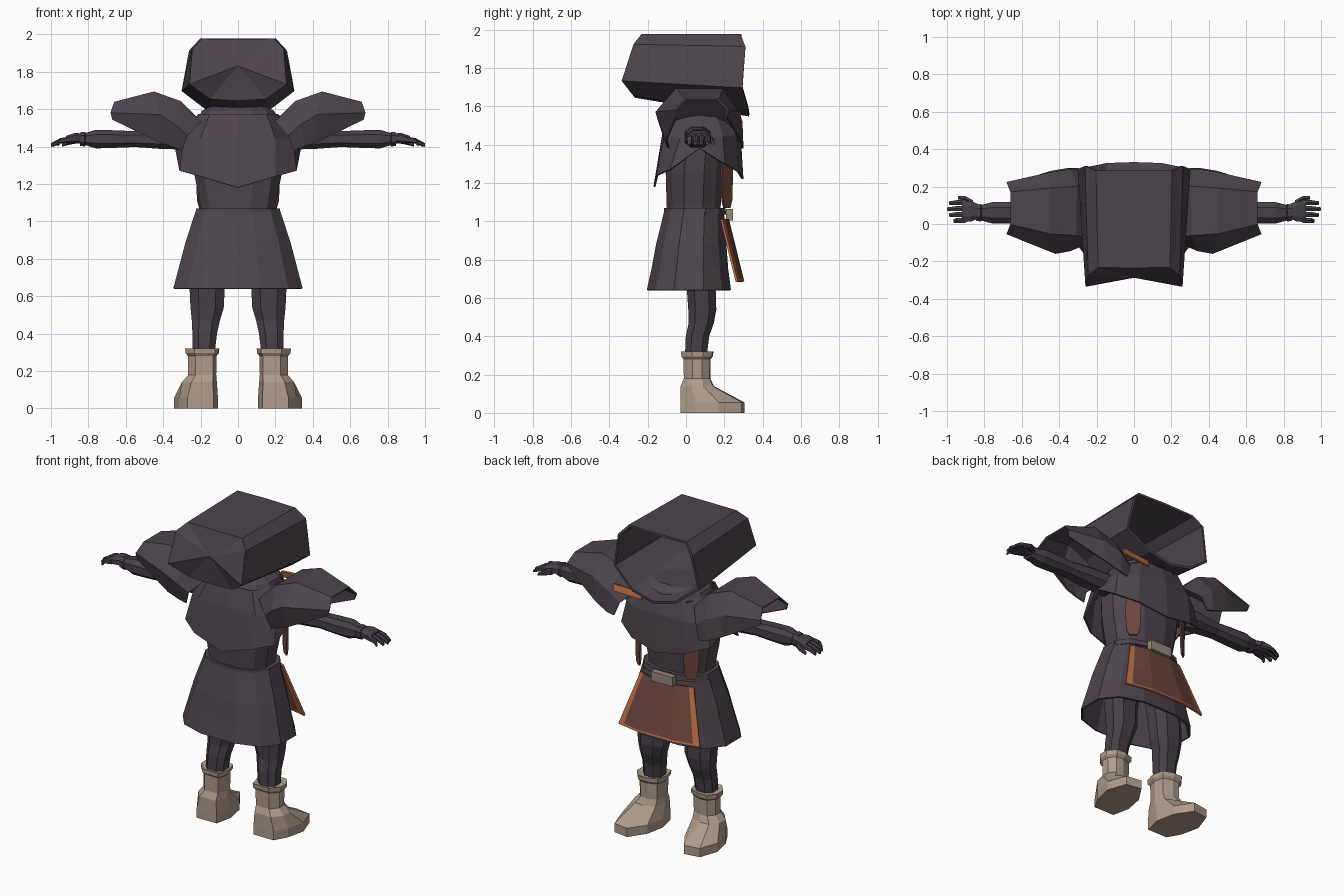
import bpy, bmesh, math
from mathutils import Vector

cube = bpy.data.objects.get("Cube")
if cube:
    bpy.data.objects.remove(cube, do_unlink=True)


def material(name, red, green, blue):
    mat = bpy.data.materials.new(name)
    mat.use_nodes = True
    colour = (red, green, blue, 1)
    mat.diffuse_color = colour
    mat.node_tree.nodes["Principled BSDF"].inputs["Base Color"].default_value = colour
    return mat


cloth = material("dark plum cloth", .075, .058, .073)
under = material("dark grey undersuit", .062, .052, .066)
leather = material("pale tan leather", .43, .335, .265)
metal = material("grey buckle", .3, .25, .21)
brown = material("red brown panel", .15, .06, .048)
orange = material("orange trim", .49, .15, .06)


def make(name, bm, mats, mirror=False, thickness=0):
    """Turn a bmesh into an object, optionally mirrored and thickened."""
    bmesh.ops.remove_doubles(bm, verts=bm.verts, dist=.0005)
    bmesh.ops.recalc_face_normals(bm, faces=bm.faces)
    mesh = bpy.data.meshes.new(name)
    bm.to_mesh(mesh)
    bm.free()
    for mat in mats:
        mesh.materials.append(mat)
    obj = bpy.data.objects.new(name, mesh)
    bpy.context.collection.objects.link(obj)
    if mirror:
        obj.modifiers.new("mirror", "MIRROR").merge_threshold = .002
    if thickness:
        solid = obj.modifiers.new("thickness", "SOLIDIFY")
        solid.thickness = thickness
        solid.offset = 0
    return obj


def loft(name, rings, mat, closed=True, caps=True, mirror=False, thickness=0):
    """Bridge matching rings of points with quads."""
    bm = bmesh.new()
    rows = [[bm.verts.new(p) for p in ring] for ring in rings]
    count = len(rows[0])
    for low, high in zip(rows, rows[1:]):
        for i in range(count if closed else count - 1):
            j = (i + 1) % count
            bm.faces.new((low[i], low[j], high[j], high[i]))
    if closed and caps:
        bm.faces.new(rows[0])
        bm.faces.new(rows[-1])
    return make(name, bm, [mat], mirror, thickness)


def ring(centre, a, b, axis="z", sides=8, square=.8):
    """Rounded-square ring around a point, across the given axis."""
    points = []
    for i in range(sides):
        angle = math.tau * (i + .5) / sides
        c, s = math.cos(angle), math.sin(angle)
        u = math.copysign(abs(c) ** square, c) * a
        v = math.copysign(abs(s) ** square, s) * b
        offset = Vector((u, v, 0)) if axis == "z" else Vector((0, u, v))
        points.append(Vector(centre) + offset)
    return points


def body_ring(z, half, back, front, sides=12):
    return ring((0, (back + front) / 2, z), half, (front - back) / 2, sides=sides)


# Hood: half shell, open at the face
back_peak = [(0, -.28, 1.83)] * 6
back_rim = [(0, -.23, 1.97), (.19, -.23, 1.97), (.24, -.27, 1.92),
            (.255, -.33, 1.735), (.15, -.27, 1.66), (0, -.26, 1.65)]
face_rim = [(0, .29, 1.97), (.2, .285, 1.97), (.255, .31, 1.91),
            (.295, .295, 1.7), (.15, .325, 1.59), (0, .33, 1.555)]
loft("hood", [back_peak, back_rim, face_rim], cloth, closed=False,
     mirror=True, thickness=.015)

# Collar wraps around the neck
loft("collar", [body_ring(1.5, .2, -.1, .25), body_ring(1.56, .215, -.09, .26),
                body_ring(1.59, .2, -.07, .24), body_ring(1.62, .14, -.03, .2)], cloth)

# Mantle with pointed front and back
neck_edge = [(0, -.09, 1.57), (.15, -.07, 1.57), (.2, .02, 1.57), (.21, .08, 1.57),
             (.2, .15, 1.57), (.13, .23, 1.57), (0, .25, 1.57)]
chest_edge = [(0, -.12, 1.45), (.2, -.11, 1.44), (.29, -.03, 1.43), (.32, .07, 1.43),
              (.28, .19, 1.44), (.18, .26, 1.45), (0, .28, 1.46)]
hem_edge = [(0, -.165, 1.18), (.2, -.15, 1.24), (.31, -.08, 1.27), (.33, .07, 1.38),
            (.31, .2, 1.3), (.19, .27, 1.26), (0, .295, 1.22)]
loft("mantle", [neck_edge, chest_edge, hem_edge], cloth, closed=False,
     mirror=True, thickness=.01)

# Shoulder guards: faceted arches, open below and at the end
inner = [(.3, -.09, 1.38), (.27, -.11, 1.46), (.2, -.07, 1.53),
         (.2, .2, 1.53), (.27, .28, 1.46), (.3, .295, 1.38)]
rise = [(.35, -.1, 1.4), (.34, -.14, 1.52), (.31, -.06, 1.64),
        (.31, .2, 1.64), (.34, .29, 1.52), (.35, .295, 1.39)]
middle = [(.42, -.1, 1.425), (.42, -.155, 1.57), (.45, -.05, 1.69),
          (.45, .19, 1.69), (.46, .27, 1.57), (.44, .28, 1.43)]
outer = [(.67, -.05, 1.545), (.68, -.05, 1.58), (.66, 0, 1.635),
         (.66, .17, 1.635), (.68, .22, 1.58), (.67, .21, 1.545)]
loft("shoulder_guards", [inner, rise, middle, outer], cloth, closed=False,
     mirror=True, thickness=.01)

# Torso, skirt and belt
loft("torso", [body_ring(1, .2, -.1, .18), body_ring(1.08, .205, -.105, .185),
               body_ring(1.25, .24, -.11, .195), body_ring(1.45, .26, -.1, .21),
               body_ring(1.54, .18, -.07, .18)], cloth)
loft("skirt", [body_ring(1.06, .225, -.11, .195), body_ring(.88, .285, -.155, .21),
               body_ring(.75, .32, -.18, .22), body_ring(.64, .35, -.205, .235)],
     cloth, caps=False, thickness=.012)
loft("belt", [body_ring(1.035, .235, -.12, .215), body_ring(1.07, .23, -.118, .21)], cloth)

bm = bmesh.new()
bmesh.ops.create_cube(bm, size=1)
bmesh.ops.scale(bm, vec=(.15, .035, .06), verts=bm.verts)
bmesh.ops.translate(bm, vec=(0, .227, 1.035), verts=bm.verts)
make("belt_buckle", bm, [metal])

# Apron: curved hanging panel with trim faces round its edge
bm = bmesh.new()
columns = (-1, -.86, -.4, .4, .86, 1)
rows = []
for t in (0, .5, .96, 1):
    rows.append([bm.verts.new((u * (.185 + .1 * t), .225 + .08 * t - .04 * u * u, 1.01 - .325 * t))
                 for u in columns])
for r, (high, low) in enumerate(zip(rows, rows[1:])):
    for c in range(len(columns) - 1):
        face = bm.faces.new((high[c], high[c + 1], low[c + 1], low[c]))
        if c in (0, len(columns) - 2) or r == len(rows) - 2:
            face.material_index = 1
make("apron", bm, [brown, orange], thickness=.012)

# Tapered chest straps
along = Vector((.78, -.62, 0))
strap = []
for z, half in ((1.07, .025), (1.11, .04), (1.26, .047), (1.31, .035)):
    middle_point = Vector((.185, .213, z))
    strap.append([middle_point - along * half, middle_point + along * half])
loft("chest_straps", strap, brown, closed=False, mirror=True, thickness=.01)

# Single trim strip at the left of the collar
loft("collar_trim", [[(.12, .275, 1.52), (.12, .265, 1.56)],
                     [(.31, .285, 1.53), (.31, .275, 1.57)]],
     orange, closed=False, thickness=.012)

# Arms, running outwards to the wrists
arm = [(.22, .075, .06), (.4, .07, .057), (.55, .055, .045), (.66, .06, .05),
       (.76, .06, .053), (.815, .045, .035), (.82, .05, .042), (.845, .045, .038)]
loft("arms", [ring((x, .06, 1.44), a, b, "x") for x, a, b in arm], under, mirror=True)

# Hands: palm, four bent fingers and a thumb
palm = [(.83, .04, .028, 1.443), (.87, .058, .03, 1.445), (.92, .062, .022, 1.436)]
loft("palms", [ring((x, .068, z), a, b, "x") for x, a, b, z in palm], under, mirror=True)
for i, name in enumerate(("little", "ring", "middle", "index")):
    y = .02 + i * .032
    reach = (.965, .99, 1, .99)[i]
    path = [(.9, y, 1.438), (.95, y - .002, 1.43), (reach, y - .004, 1.408)]
    loft(name + "_fingers", [ring(p, w, w, "x", sides=6)
                             for p, w in zip(path, (.016, .015, .01))], under, mirror=True)
thumb = [((.86, .11, 1.435), .018), ((.9, .135, 1.425), .015), ((.94, .14, 1.41), .01)]
loft("thumbs", [ring(p, w, w, "x", sides=6) for p, w in thumb], under, mirror=True)

# Legs
leg = [(.92, .125, .07, .1, .085), (.64, .165, .08, .1, .08), (.54, .165, .085, .095, .078),
       (.47, .172, .08, .08, .07), (.4, .178, .06, .07, .065), (.28, .185, .05, .062, .06)]
loft("legs", [ring((x, y, z), a, b) for z, x, y, a, b in leg], under, mirror=True)

# Boots: turned-out foot, shaft and flared cuff
sole = [(.13, -.03), (.27, -.03), (.315, .05), (.342, .17),
        (.3, .29), (.2, .305), (.13, .2), (.107, .08)]
ankle = [(.135, -.028), (.25, -.028), (.3, .03), (.3, .09),
         (.26, .14), (.2, .145), (.13, .12), (.113, .05)]


def flat(outline, z):
    return [(x, y, z) for x, y in outline]


def shaft(z, grow):
    points = []
    for x, y in ankle:
        points.append((.19 + (x - .205) * grow, .055 + (y - .055) * grow, z))
    return points


loft("boots", [flat(sole, 0), flat(sole, .055), flat(ankle, .14), shaft(.18, .8),
               shaft(.28, .82), shaft(.295, .95), shaft(.32, .98), shaft(.315, .8)],
     leather, mirror=True)
